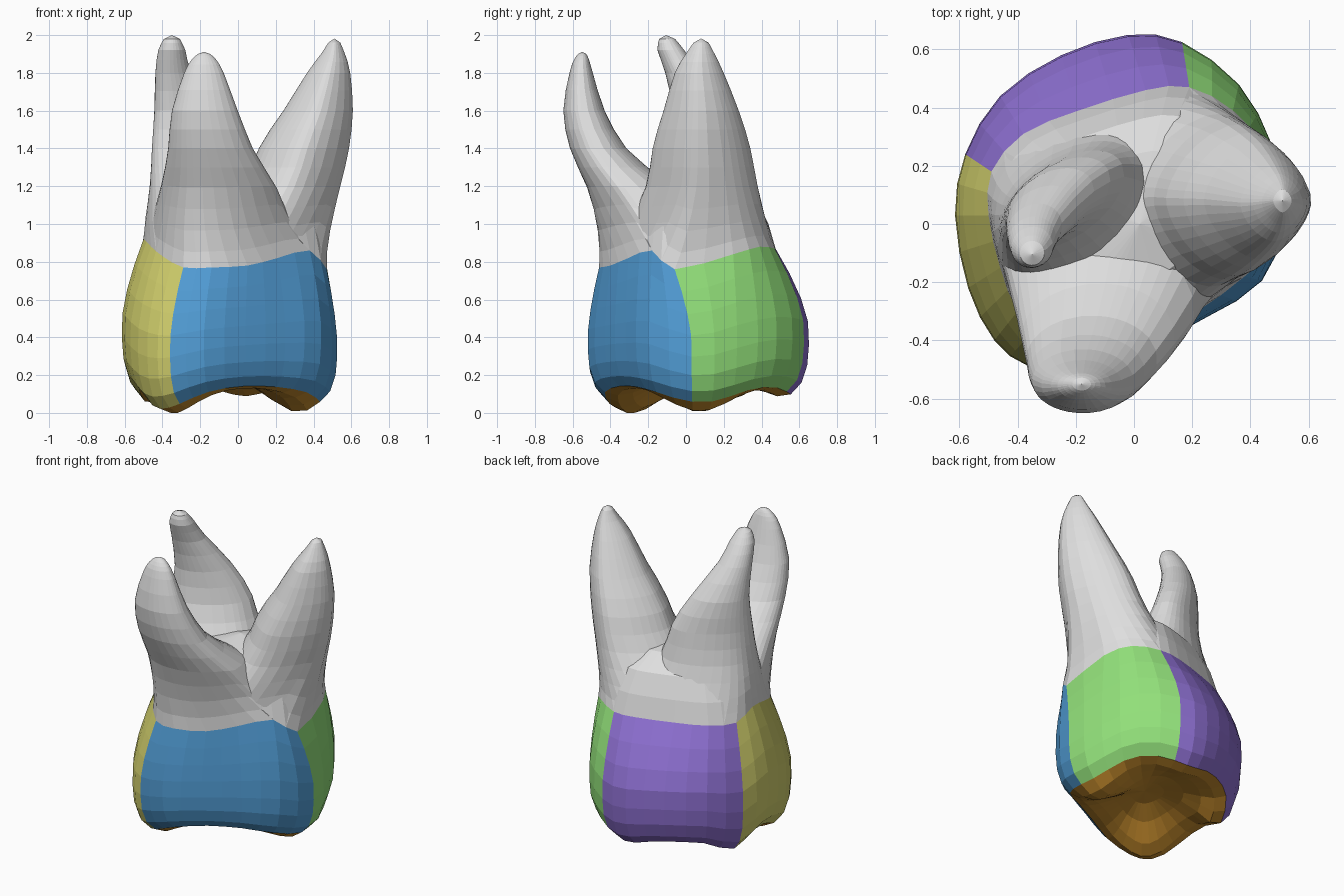
import bpy, bmesh, math
from mathutils import Vector

if "Cube" in bpy.data.objects:
    bpy.data.objects.remove(bpy.data.objects["Cube"], do_unlink=True)


def material(name, rgb):
    lin = [((c / 255 + 0.055) / 1.055) ** 2.4 for c in rgb] + [1]
    m = bpy.data.materials.new(name)
    m.diffuse_color = lin
    m.use_nodes = True
    for n in m.node_tree.nodes:
        if n.type == "BSDF_PRINCIPLED":
            n.inputs["Base Color"].default_value = lin
    return m


GREEN, PURPLE, YELLOW, BLUE, GOLD, GREY = range(6)
MATS = [material("green", (146, 224, 122)), material("purple", (142, 112, 210)),
        material("yellow", (212, 210, 110)), material("blue", (82, 158, 215)),
        material("gold", (202, 143, 46)), material("root_grey", (222, 222, 222))]


def spline(a, b, c, d, t):
    """Smooth curve between b and c."""
    return b + (c - a) * (t / 2) + (a - b * 2.5 + c * 2 - d / 2) * t ** 2 \
        + ((b - c) * 1.5 + (d - a) / 2) * t ** 3


def smooth_loop(points):
    """Closed outline with a midpoint added to every span."""
    p = [Vector(q) for q in points]
    n = len(p)
    out = []
    for i in range(n):
        out += [p[i], spline(p[i - 1], p[i], p[(i + 1) % n], p[(i + 2) % n], 0.5)]
    return out


def loft(name, bottom, rings, top, mats, pick):
    """Closed skin over rings, with a fan to a point at each end."""
    bm = bmesh.new()
    vr = [[bm.verts.new(p) for p in r] for r in rings]
    lo, hi = bm.verts.new(bottom), bm.verts.new(top)
    n = len(vr[0])
    for j in range(n):
        k = (j + 1) % n
        bm.faces.new((lo, vr[0][k], vr[0][j])).material_index = pick(-1, j)
        for i in range(len(vr) - 1):
            f = bm.faces.new((vr[i][j], vr[i][k], vr[i + 1][k], vr[i + 1][j]))
            f.material_index = pick(i, j)
        bm.faces.new((hi, vr[-1][j], vr[-1][k])).material_index = pick(len(vr), j)
    bmesh.ops.recalc_face_normals(bm, faces=bm.faces)
    me = bpy.data.meshes.new(name)
    bm.to_mesh(me)
    bm.free()
    for m in mats:
        me.materials.append(m)
    ob = bpy.data.objects.new(name, me)
    bpy.context.collection.objects.link(ob)


# Widest outline of the crown, and the neck line where crown meets root
bulge = smooth_loop([(x, y, 0) for x, y in (
    (.525, .03), (.475, .27), (.36, .48), (.165, .625), (-.02, .65), (-.25, .58),
    (-.46, .44), (-.58, .24), (-.615, .03), (-.57, -.22), (-.48, -.4),
    (-.36, -.49), (-.18, -.52), (.04, -.43), (.25, -.32), (.44, -.195))])
neck = smooth_loop([
    (.47, -.06, .76), (.44, .25, .84), (.34, .39, .88), (.19, .47, .87),
    (.04, .46, .87), (-.19, .39, .87), (-.38, .31, .87), (-.49, .18, .87),
    (-.5, .03, .92), (-.46, -.15, .88), (-.4, -.3, .83), (-.29, -.43, .77),
    (-.14, -.46, .77), (.05, -.4, .78), (.21, -.305, .82), (.38, -.18, .86)])
centre = Vector((-.04, .05, 0))

# Chewing surface: cusps (x, y, depth, spread) push down from a shallow basin
CUSPS = [(.3, .07, .14, .04), (-.35, -.29, .14, .04),
         (-.46, .21, .09, .015), (.04, .52, .05, .02)]


def chew(p, base):
    drop = sum(d * math.exp(-((p.x - x) ** 2 + (p.y - y) ** 2) / s)
               for x, y, d, s in CUSPS)
    return Vector((p.x, p.y, max(0, base - drop)))


rings = []
for scale, base in ((.2, .18), (.4, .165), (.58, .145), (.72, .135), (.84, .145)):
    rings.append([chew(centre + (p - centre) * scale, base) for p in bulge])
rim = rings[-1]
last_chew = len(rings) - 1

# Crown wall: fraction of height, bulge scale, blend towards the neck
for f, scale, blend in ((.08, .935, 0), (.2, .985, 0), (.34, 1, 0), (.5, 1, .03),
                        (.66, 1, .24), (.83, 1, .58), (1, 1, 1)):
    ring = []
    for b, n, r in zip(bulge, neck, rim):
        p = (centre + (b - centre) * scale).lerp(n, blend)
        p.z = r.z + (n.z - r.z) * f
        ring.append(p)
    rings.append(ring)
last_crown = len(rings) - 1

# Grey trunk: rounds over to a hub that fills the fork between the roots
for scale, height in ((.92, 1), (.79, 1.13), (.53, 1.22)):
    rings.append([(n.x * scale, n.y * scale, height) for n in neck])


def body_colour(i, j):
    if i < last_chew:
        return GOLD
    if i >= last_crown:
        return GREY
    k = j // 2
    return GREEN if k < 3 else PURPLE if k < 7 else YELLOW if k < 11 else BLUE


loft("crown_and_trunk", (-.04, .05, .18), rings, (.02, 0, 1.26), MATS, body_colour)


def root(name, sections, tip, turn=0, pinch=1):
    """Flares from the whole neck line into oval sections: z, centre x, y,
    radius x, y. Ovals are turned about z, and pinched towards a diamond."""
    s = [Vector(q) for q in sections]
    s = [s[0]] + s + [s[-1]]
    path = []
    for i in range(1, len(s) - 2):
        path += [spline(*s[i - 1:i + 3], t) for t in (0, .5)]
    path.append(s[-1])
    hoops = []
    for z, cx, cy, rx, ry in path:
        flare = max(0, (1.42 - z) / .58) ** 2.3
        hoop = []
        for n in neck:
            a = math.atan2(n.y, n.x) - turn
            u, v = [r * math.copysign(abs(w) ** pinch, w)
                    for r, w in ((rx, math.cos(a)), (ry, math.sin(a)))]
            p = Vector((cx + u * math.cos(turn) - v * math.sin(turn),
                        cy + u * math.sin(turn) + v * math.cos(turn), z))
            p = p.lerp(n, flare)
            p.z = z + (n.z - .84) * flare
            hoop.append(p)
        hoops.append(hoop)
    loft(name, (0, 0, .84), hoops, tip, [MATS[GREY]], lambda i, j: 0)


root("front_root", [(.84, -.12, -.2, .26, .24), (1, -.12, -.23, .29, .255),
                    (1.2, -.11, -.33, .285, .205), (1.4, -.145, -.465, .225, .15),
                    (1.6, -.175, -.54, .175, .11), (1.8, -.18, -.555, .105, .062),
                    (1.87, -.18, -.553, .065, .04), (1.9, -.18, -.55, .032, .022)],
     (-.18, -.55, 1.912))
root("left_root", [(.84, .25, .1, .2, .28), (1, .28, .09, .225, .3),
                   (1.2, .31, .09, .24, .28), (1.4, .35, .082, .24, .26),
                   (1.6, .425, .08, .185, .2), (1.8, .48, .07, .115, .13),
                   (1.9, .503, .075, .064, .077), (1.96, .51, .08, .032, .04)],
     (.51, .08, 1.982), pinch=1.25)
root("right_root", [(.84, -.25, .05, .25, .2), (1, -.24, .05, .26, .2),
                    (1.2, -.23, .06, .26, .17), (1.4, -.245, .08, .24, .13),
                    (1.6, -.29, .06, .17, .11), (1.8, -.342, -.02, .1, .085),
                    (1.92, -.35, -.08, .073, .07), (1.98, -.35, -.1, .042, .042)],
     (-.35, -.105, 2), turn=.6)
